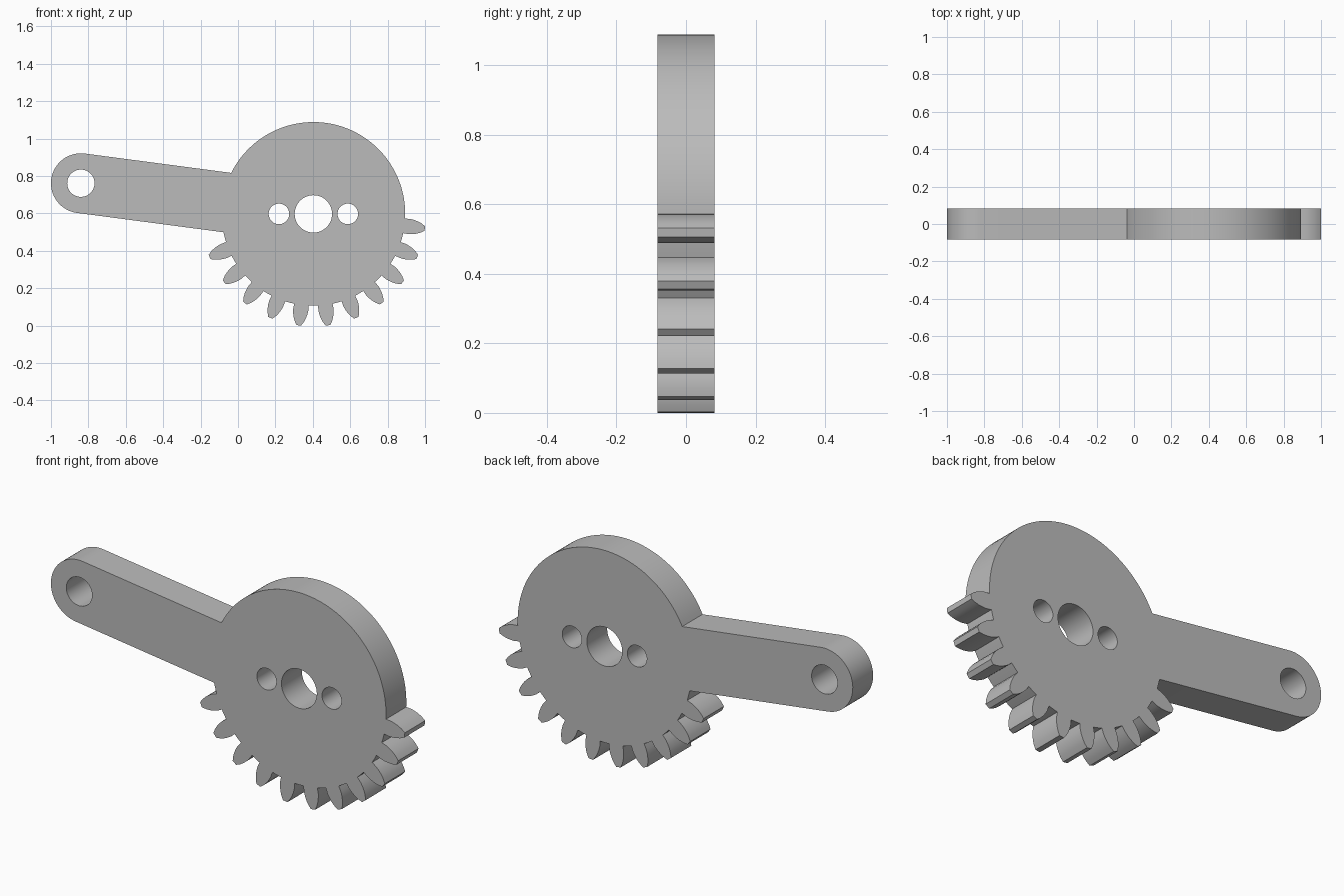
import bpy, bmesh
from math import sin, cos, asin, degrees, radians
from mathutils import Vector

cube = bpy.data.objects.get("Cube")
if cube:
    bpy.data.objects.remove(cube, do_unlink=True)

HUB = Vector((0.403, 0.597))
PIVOT = Vector((-0.84, 0.761))
HUB_R, ARM_R, HALF_DEPTH = 0.491, 0.16, 0.082
ARM_ANGLE = 172.5
PITCH, TEETH, FIRST = 15, 11, 202.5
# tooth flank: (radius, half angle in degrees), root to tip
FLANK = [(HUB_R, 4.6), (0.52, 4.5), (0.54, 4.05), (0.56, 3.4), (0.58, 2.5), (0.601, 1.2)]


def polar(centre, radius, angle):
    a = radians(angle)
    return centre + radius * Vector((cos(a), sin(a)))


def arc(centre, radius, start, end, steps):
    return [polar(centre, radius, start + (end - start) * i / steps)
            for i in range(steps + 1)]


# outer outline: toothed arc, plain arc, rounded arm end
spread = degrees(asin(ARM_R / HUB_R))
outline = [polar(HUB, HUB_R, ARM_ANGLE + spread)]
for i in range(TEETH):
    mid = FIRST + i * PITCH
    outline += [polar(HUB, r, mid - h) for r, h in FLANK]
    outline += [polar(HUB, r, mid + h) for r, h in reversed(FLANK)]
    if i < TEETH - 1:
        outline.append(polar(HUB, HUB_R, mid + PITCH / 2))
last = FIRST + (TEETH - 1) * PITCH + FLANK[0][1]
outline += arc(HUB, HUB_R, last, 360 + ARM_ANGLE - spread, 64)[1:]
outline += arc(PIVOT, ARM_R, ARM_ANGLE - 90, ARM_ANGLE + 90, 32)

# round holes: hub bore, two bolt holes, arm pivot
holes = [(HUB, 0.1), (HUB - Vector((0.184, 0)), 0.055),
         (HUB + Vector((0.184, 0)), 0.055), (PIVOT, 0.073)]
loops = [outline] + [arc(c, r, 0, 360, 48)[:-1] for c, r in holes]

# fill the profile and extrude it through the depth
bm = bmesh.new()
for loop in loops:
    verts = [bm.verts.new((p.x, -HALF_DEPTH, p.y)) for p in loop]
    for a, b in zip(verts, verts[1:] + verts[:1]):
        bm.edges.new((a, b))
bmesh.ops.triangle_fill(bm, edges=bm.edges[:], use_beauty=True, use_dissolve=False)
extruded = bmesh.ops.extrude_face_region(bm, geom=bm.faces[:], use_keep_orig=True)
moved = [g for g in extruded["geom"] if isinstance(g, bmesh.types.BMVert)]
bmesh.ops.translate(bm, verts=moved, vec=(0, 2 * HALF_DEPTH, 0))
bmesh.ops.recalc_face_normals(bm, faces=bm.faces[:])

mesh = bpy.data.meshes.new("sector_gear_arm")
bm.to_mesh(mesh)
bm.free()
gear = bpy.data.objects.new("sector_gear_arm", mesh)
bpy.context.collection.objects.link(gear)

# plain grey
grey = bpy.data.materials.new("plain grey")
grey.use_nodes = True
colour = (0.5, 0.5, 0.5, 1)
grey.diffuse_color = colour
grey.node_tree.nodes["Principled BSDF"].inputs["Base Color"].default_value = colour
mesh.materials.append(grey)

bpy.ops.object.select_all(action="DESELECT")
gear.select_set(True)
bpy.context.view_layer.objects.active = gear
bpy.ops.object.shade_smooth_by_angle(angle=radians(25))
